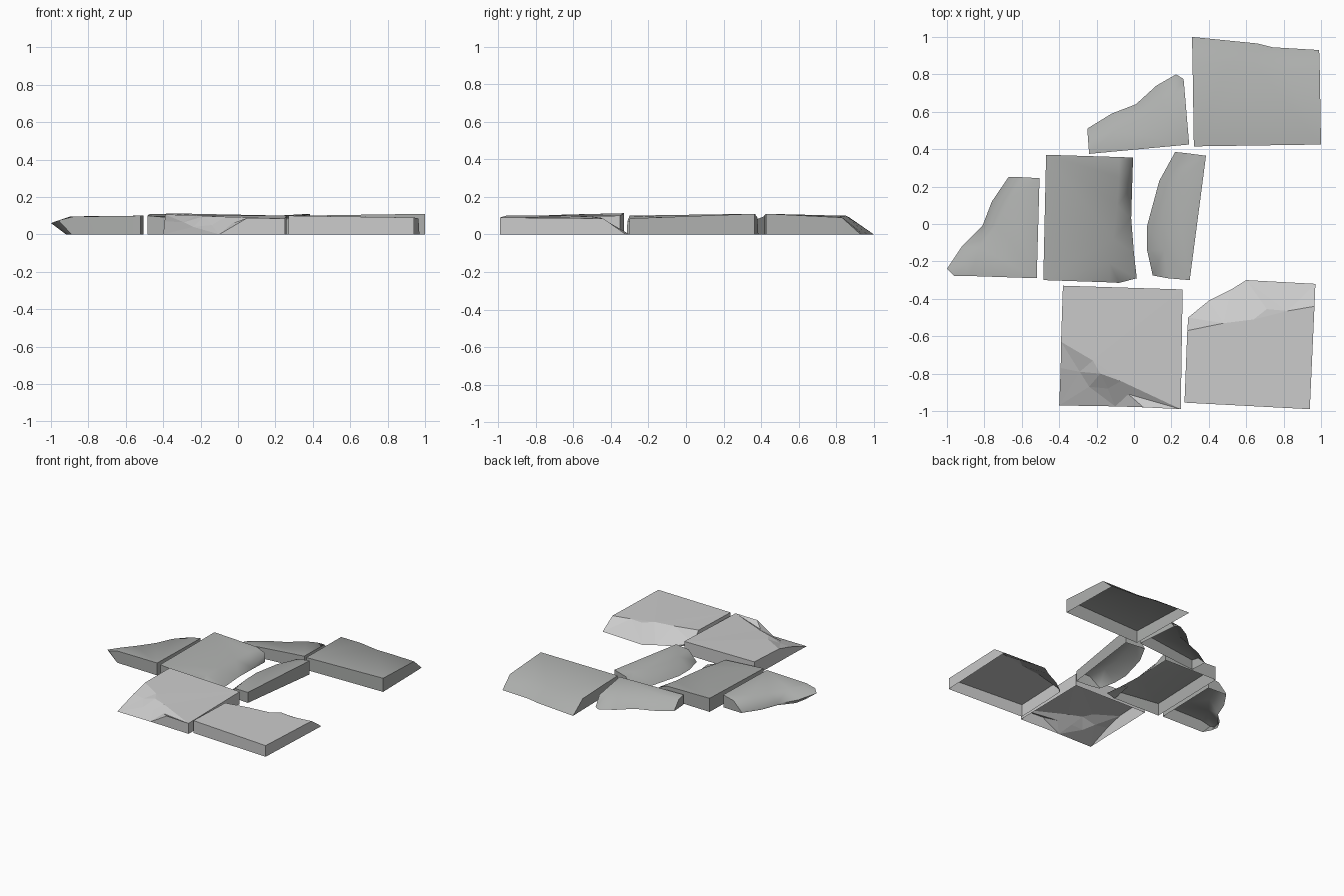
import bpy, bmesh, math
from mathutils import Vector
from mathutils.geometry import delaunay_2d_cdt


def stone(name, grey):
    m = bpy.data.materials.new(name)
    m.diffuse_color = grey
    return m


LIGHT = stone("light_stone", (0.72, 0.75, 0.73, 1))
DARK = stone("dark_stone", (0.42, 0.43, 0.42, 1))


def slab(name, rim, crest, mat, smooth=True, base=None):
    """Broken slab, open underneath: counter-clockwise top rim, inner crest
    polyline, and walls dropped to the ground (base overrides wall feet)."""
    base = base or {}
    pts = rim + crest
    n = len(rim)
    ridge = [(n + i, n + i + 1) for i in range(len(crest) - 1)]
    out = delaunay_2d_cdt([Vector(p[:2]) for p in pts], ridge,
                          [list(range(n))], 1, 1e-5)
    bm = bmesh.new()
    top = {}
    verts = []
    for co, orig in zip(out[0], out[3]):
        v = bm.verts.new((co.x, co.y, pts[orig[0]][2]))
        verts.append(v)
        for o in orig:
            top[o] = v
    for f in out[2]:
        bm.faces.new([verts[i] for i in f])
    # walls, skipped where the rim already touches the ground
    foot = {}
    for i in range(n):
        x, y, z = rim[i]
        bx, by = base.get(i, (x, y))
        foot[i] = top[i] if z < 0.001 else bm.verts.new((bx, by, 0))
    for i in range(n):
        j = (i + 1) % n
        loop = list(dict.fromkeys([top[i], foot[i], foot[j], top[j]]))
        if len(loop) > 2:
            bm.faces.new(loop)
    bm.normal_update()
    me = bpy.data.meshes.new(name)
    bm.to_mesh(me)
    bm.free()
    if smooth:
        for p in me.polygons:
            p.use_smooth = True
        me.set_sharp_from_angle(angle=math.radians(55))
    me.materials.append(mat)
    ob = bpy.data.objects.new(name, me)
    bpy.context.collection.objects.link(ob)
    return ob


# front left slab with a chipped corner
slab("chipped_corner_slab",
     [(-.40, -.97, 0), (-.10, -.975, 0), (.05, -.98, .088), (.25, -.99, .085),
      (.26, -.35, .10), (-.38, -.33, .113), (-.39, -.63, .106),
      (-.392, -.77, .07)],
     [(-.22, -.73, .102), (-.18, -.80, .098), (-.07, -.84, .094),
      (-.03, -.91, .06), (-.14, -.88, .05), (-.24, -.87, .04),
      (-.29, -.79, .065)], LIGHT, smooth=False)

# front right slab with a crumbled back edge
slab("crumbled_edge_slab",
     [(.27, -.955, .10), (.94, -.99, .09), (.965, -.44, .085),
      (.97, -.32, 0), (.60, -.30, 0), (.52, -.35, 0), (.40, -.41, 0),
      (.29, -.50, .02), (.285, -.57, .10)],
     [(.48, -.53, .097), (.64, -.51, .095), (.71, -.455, .09),
      (.82, -.465, .088)], LIGHT, smooth=False)

# back right slab, sloping down to its back edge
slab("back_slab",
     [(.32, .415, .10), (1, .425, .11), (.993, .83, .09), (.99, .93, 0),
      (.74, .945, 0), (.66, .965, 0), (.31, 1, 0), (.313, .87, .09)],
     [(.50, .85, .10), (.66, .83, .095), (.80, .82, .10)], DARK)

# small triangular fragment beside it
slab("triangular_fragment",
     [(-.24, .375, .08), (.295, .425, .10), (.27, .72, .075), (.265, .775, 0),
      (.225, .80, 0), (.12, .74, 0), (.01, .64, 0), (-.12, .59, 0),
      (-.25, .51, 0), (-.245, .44, .07)],
     [(-.10, .50, .09), (.04, .56, .095), (.15, .65, .095),
      (.22, .70, .085)], DARK)

# central slab, sinking along its right side
slab("central_slab",
     [(-.485, -.30, .10), (-.13, -.312, .07), (-.08, -.315, 0),
      (.015, -.29, 0), (0, -.16, 0), (-.015, .03, 0), (-.01, .20, .01),
      (-.005, .355, .07), (-.08, .358, .10), (-.47, .37, .11)],
     [(-.13, -.21, .08), (-.11, -.08, .09), (-.09, .10, .095),
      (-.08, .25, .10)], DARK)

# narrow sliver with a broken left side
slab("narrow_sliver",
     [(.10, -.275, .01), (.18, -.29, .08), (.298, -.30, .085),
      (.385, .365, .11), (.27, .38, .09), (.22, .385, 0), (.135, .23, 0),
      (.07, -.01, 0), (.07, -.14, 0)],
     [(.16, -.14, .085), (.16, 0, .09), (.21, .19, .10),
      (.26, .30, .10)], DARK)

# leftmost wedge with an undercut tip
slab("left_wedge",
     [(-1, -.24, .06), (-.96, -.278, .075), (-.88, -.278, .095),
      (-.52, -.29, .10), (-.505, .245, .10), (-.60, .25, .08),
      (-.67, .252, .01), (-.76, .12, .01), (-.81, -.01, .01),
      (-.92, -.12, .03)],
     [(-.90, -.22, .095), (-.82, -.13, .097), (-.73, -.01, .098),
      (-.67, .12, .098)], DARK,
     base={0: (-.92, -.22), 1: (-.89, -.275), 9: (-.90, -.12)})
